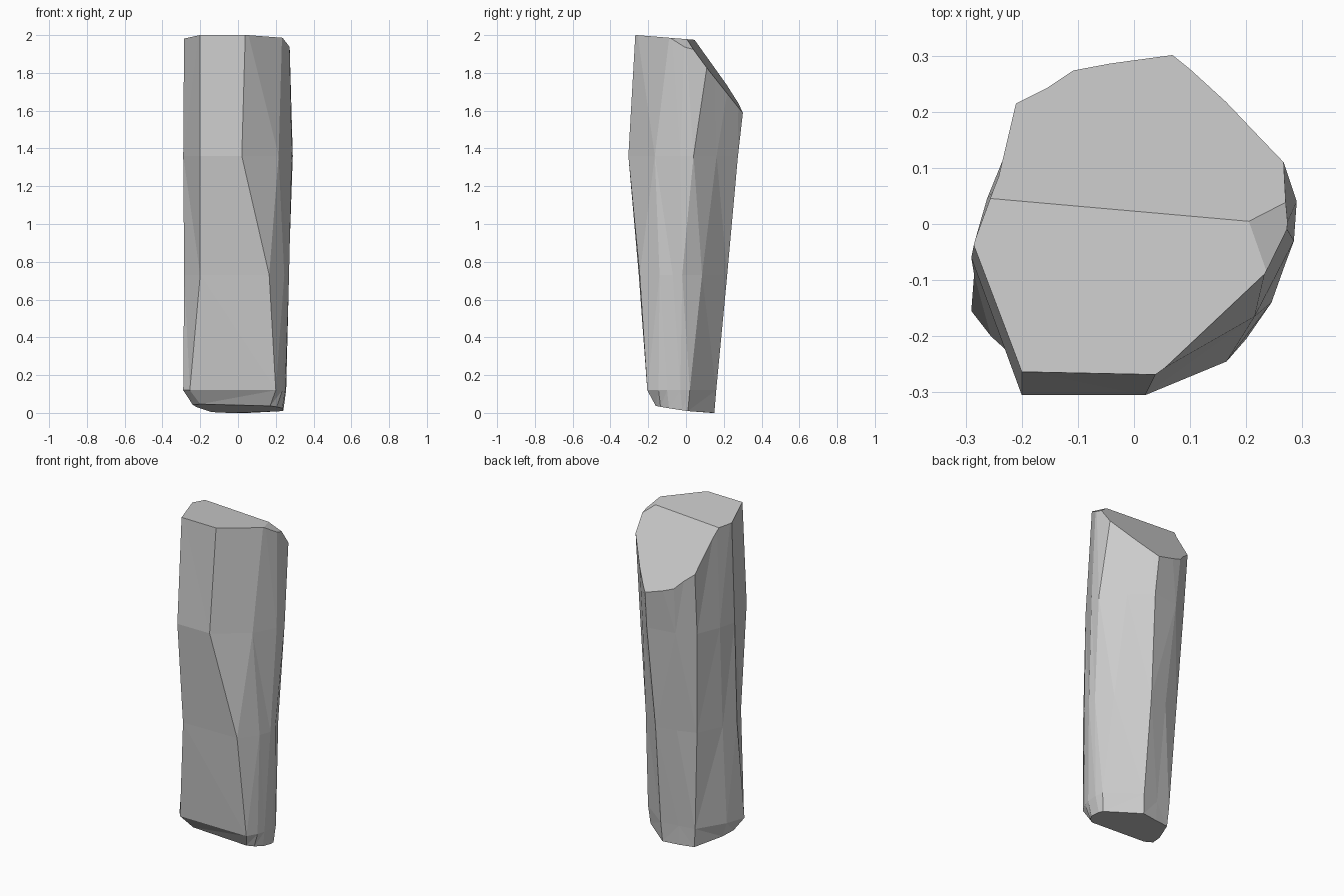
import bpy, bmesh
from mathutils import Vector

if "Cube" in bpy.data.objects:
    bpy.data.objects.remove(bpy.data.objects["Cube"])

# Cross-sections of the stone (x, y), counter-clockwise from the front-left corner
foot = [(-.20, -.15), (.17, -.16), (.205, -.135), (.235, -.09), (.24, -.02), (.235, .01),
        (.055, .15), (-.05, .135), (-.14, .12), (-.22, -.04), (-.24, -.12)]
low = [(-.255, -.20), (.20, -.205), (.235, -.145), (.25, -.10), (.255, -.03), (.245, .02),
       (.06, .16), (-.05, .14), (-.15, .125), (-.25, -.04), (-.29, -.155)]
waist = [(-.20, -.25), (.165, -.245), (.245, -.14), (.27, -.07), (.268, -.02), (.215, .085),
         (.055, .218), (-.07, .19), (-.18, .15), (-.25, 0), (-.285, -.09)]
chest = [(-.20, -.305), (.02, -.305), (.215, -.165), (.285, -.03), (.29, .04), (.185, .162),
         (.075, .275), (-.10, .245), (-.205, .185), (-.262, .045), (-.29, -.06)]
head = [(-.20, -.26), (.04, -.265), (.235, -.08), (.27, -.005), (.255, .145), (.14, .28),
        (.055, .355), (-.12, .315), (-.215, .24), (-.25, .06), (-.285, -.035)]

bm = bmesh.new()


def ring(points, height):
    return [bm.verts.new((x, y, height(x, y))) for x, y in points]


def chip(a, b, c):
    """Slice off everything above the plane through three points and cap it."""
    a, b, c = Vector(a), Vector(b), Vector(c)
    n = (b - a).cross(c - a).normalized()
    if n.z < 0:
        n = -n
    geom = bm.verts[:] + bm.edges[:] + bm.faces[:]
    cut = bmesh.ops.bisect_plane(bm, geom=geom, plane_co=a, plane_no=n, clear_outer=True)
    edges = [e for e in cut['geom_cut'] if isinstance(e, bmesh.types.BMEdge)]
    bmesh.ops.contextual_create(bm, geom=edges)


# Loft the shaft, with a slightly tilted base
rings = [ring(foot, lambda x, y: max(0, .018 - .15 * y - .03 * x))]
for pts, z in ((low, .12), (waist, .73), (chest, 1.36), (head, 2.06)):
    rings.append(ring(pts, lambda x, y, z=z: z))
for lower, upper in zip(rings, rings[1:]):
    n = len(lower)
    for i in range(n):
        j = (i + 1) % n
        bm.faces.new((lower[i], lower[j], upper[j], upper[i]))
bm.faces.new(rings[0][::-1])
bm.faces.new(rings[-1])
# Split the warped facets into flat triangles
bmesh.ops.triangulate(bm, faces=[f for f in bm.faces if len(f.verts) == 4])

# Broken top: plateau, long rear slope, small right chip
chip((-.2, -.26, 2), (.04, -.26, 2), (-.25, .045, 1.975))
chip((-.25, .045, 1.975), (.205, .005, 1.978), (.065, .307, 1.58))
chip((.205, .005, 1.978), (.235, -.08, 1.985), (.27, -.01, 1.94))

bmesh.ops.recalc_face_normals(bm, faces=bm.faces[:])
mesh = bpy.data.meshes.new("standing_stone")
bm.to_mesh(mesh)
bm.free()
stone = bpy.data.objects.new("standing_stone", mesh)
bpy.context.collection.objects.link(stone)
